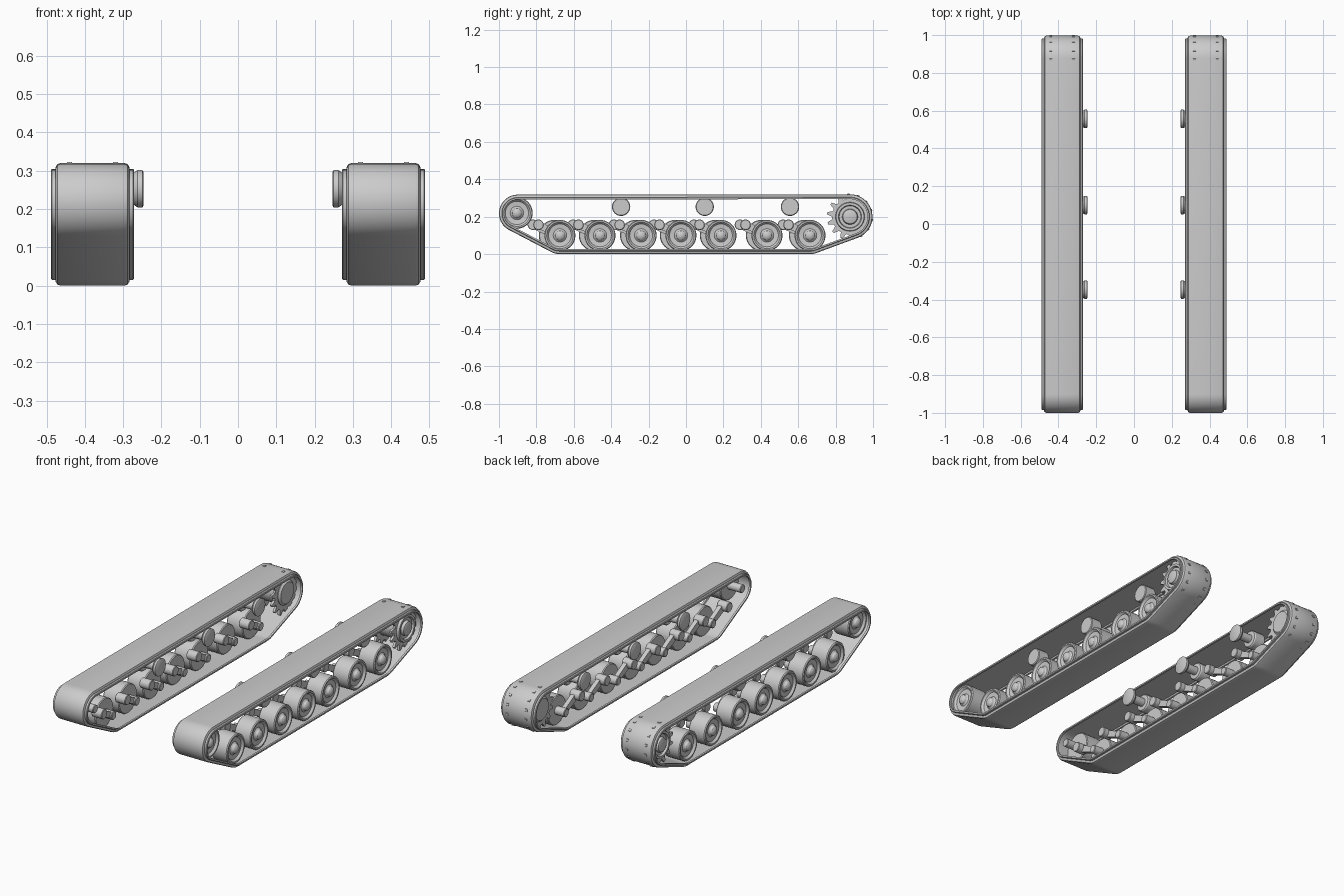
import bpy, bmesh, math
from mathutils import Vector

if "Cube" in bpy.data.objects:
    bpy.data.objects.remove(bpy.data.objects["Cube"])

steel = bpy.data.materials.new("light_grey_steel")
steel.diffuse_color = (0.6, 0.6, 0.6, 1)
steel.use_nodes = True
steel.node_tree.nodes["Principled BSDF"].inputs["Base Color"].default_value = steel.diffuse_color


def finish(bm, name, angle=32):
    bmesh.ops.recalc_face_normals(bm, faces=bm.faces)
    me = bpy.data.meshes.new(name)
    bm.to_mesh(me)
    bm.free()
    me.polygons.foreach_set("use_smooth", [True] * len(me.polygons))
    me.set_sharp_from_angle(angle=math.radians(angle))
    me.materials.append(steel)
    ob = bpy.data.objects.new(name, me)
    bpy.context.collection.objects.link(ob)
    return ob


def rings_to_faces(bm, rings, closed_u):
    """Bridge successive rings of vertices."""
    n = len(rings)
    for i in range(n if closed_u else n - 1):
        a, b = rings[i], rings[(i + 1) % n]
        for j in range(len(a)):
            k = (j + 1) % len(a)
            bm.faces.new((a[j], a[k], b[k], b[j]))


def turned(name, s, y, z, profile, seg=32):
    """Solid turned about the x axis; profile is (x, radius) pairs."""
    bm = bmesh.new()
    rings = []
    for x, r in profile:
        rings.append([bm.verts.new((s * x, y + r * math.cos(t), z + r * math.sin(t)))
                      for t in (2 * math.pi * i / seg for i in range(seg))])
    rings_to_faces(bm, rings, False)
    bm.faces.new(rings[0])
    bm.faces.new(rings[-1])
    return finish(bm, name)


def extruded(name, s, pts, x0, x1):
    """Flat (y, z) outline extruded along x."""
    bm = bmesh.new()
    rings = [[bm.verts.new((s * x, y, z)) for y, z in pts] for x in (x0, x1)]
    rings_to_faces(bm, rings, False)
    bm.faces.new(rings[0])
    bm.faces.new(rings[1])
    return finish(bm, name)


# Guide circles of the belt (y, z, radius), counter-clockwise
IDLER, SPROCKET = (-0.9, 0.218, 0.1), (0.877, 0.2, 0.12)
CIRCLES = [(-0.674, 0.1, 0.1), (0.663, 0.1, 0.1), SPROCKET, IDLER]
WHEELS = (-0.674, -0.46, -0.24, -0.027, 0.187, 0.433, 0.663)
ROLLERS = (-0.347, 0.1, 0.556)
MID = 0.38


def belt_path():
    """(circle, angle) stations around the tangent hull."""
    n = len(CIRCLES)
    phi = []
    for i in range(n):
        a, b = CIRCLES[i], CIRCLES[(i + 1) % n]
        dy, dz = b[0] - a[0], b[1] - a[1]
        phi.append(math.atan2(dz, dy) - math.acos((a[2] - b[2]) / math.hypot(dy, dz)))
    out = []
    for i in range(n):
        a0, a1 = phi[i - 1], phi[i]
        sweep = (a1 - a0) % (2 * math.pi)
        steps = max(4, math.ceil(sweep / math.radians(8)))
        out += [(CIRCLES[i], a0 + sweep * k / steps) for k in range(steps + 1)]
    return out


def belt(s):
    half = [(0.084, 0), (0.092, 0.003), (0.096, 0.010), (0.096, 0.015),
            (0.106, 0.015), (0.109, 0.018), (0.109, 0.026), (0.098, 0.026), (0.095, 0.018)]
    section = half + [(-x, d) for x, d in reversed(half)]
    bm = bmesh.new()
    rings = []
    for (cy, cz, r), t in belt_path():
        rings.append([bm.verts.new((s * (MID + x), cy + (r - d) * math.cos(t),
                                    cz + (r - d) * math.sin(t))) for x, d in section])
    rings_to_faces(bm, rings, True)
    return finish(bm, "track_belt")


def wheel_profile(r):
    """Dished wheel with a domed hub cap."""
    return [(0.355, 0.03), (0.355, r - 0.004), (0.36, r), (0.455, r), (0.46, r - 0.004),
            (0.46, r - 0.012), (0.448, r - 0.022), (0.445, 0.036), (0.452, 0.028),
            (0.462, 0.025), (0.469, 0.017), (0.472, 0.006)]


def sprocket(s):
    cy, cz, _ = SPROCKET
    teeth = 14
    pts = []
    for k in range(teeth):
        for r, off in ((0.096, -9), (0.1235, -2.8), (0.1235, 2.8), (0.096, 9)):
            t = math.radians(94 + off) + 2 * math.pi * k / teeth
            pts.append((cy + r * math.cos(t), cz + r * math.sin(t)))
    for x in (0.32, 0.44):
        extruded("sprocket_tooth_ring", s, pts, x - 0.007, x + 0.007)
    turned("sprocket_drum", s, cy, cz,
           [(0.30, 0.03), (0.30, 0.06), (0.31, 0.07), (0.447, 0.07), (0.447, 0.078),
            (0.462, 0.075), (0.462, 0.062), (0.45, 0.058), (0.45, 0.042),
            (0.465, 0.038), (0.468, 0.032)])


def swing_arm(s, y):
    """Trailing arm from the hull pivot down to the wheel axle."""
    p, q = Vector((y - 0.115, 0.157)), Vector((y, 0.1))
    d = (q - p).normalized()
    n = Vector((-d.y, d.x))
    extruded("swing_arm", s, [p + n * 0.02, p - n * 0.02, q - n * 0.015, q + n * 0.015],
             0.305, 0.33)
    turned("arm_pivot", s, p.x, p.y,
           [(0.275, 0.025), (0.278, 0.028), (0.337, 0.028), (0.34, 0.025)], 20)
    turned("wheel_axle", s, y, 0.1,
           [(0.295, 0.02), (0.298, 0.024), (0.37, 0.024)], 20)


for s in (1, -1):
    belt(s)
    sprocket(s)
    # Road wheels; the left row is staggered slightly forward
    for y in WHEELS:
        yy = y if s > 0 else y - 0.03
        turned("road_wheel", s, yy, 0.1, wheel_profile(0.083))
        swing_arm(s, yy)
    # Front idler and its stub shaft
    turned("idler_wheel", s, -0.904, 0.22, wheel_profile(0.084))
    turned("idler_shaft", s, -0.904, 0.22, [(0.272, 0.02), (0.275, 0.023), (0.37, 0.023)], 20)
    # Return rollers: inner flange, shaft, outer drum
    for y in ROLLERS:
        turned("return_roller", s, y, 0.253,
               [(0.247, 0.044), (0.25, 0.049), (0.262, 0.049), (0.272, 0.042), (0.275, 0.024),
                (0.35, 0.024), (0.352, 0.045), (0.358, 0.049), (0.42, 0.049), (0.424, 0.045)], 28)
